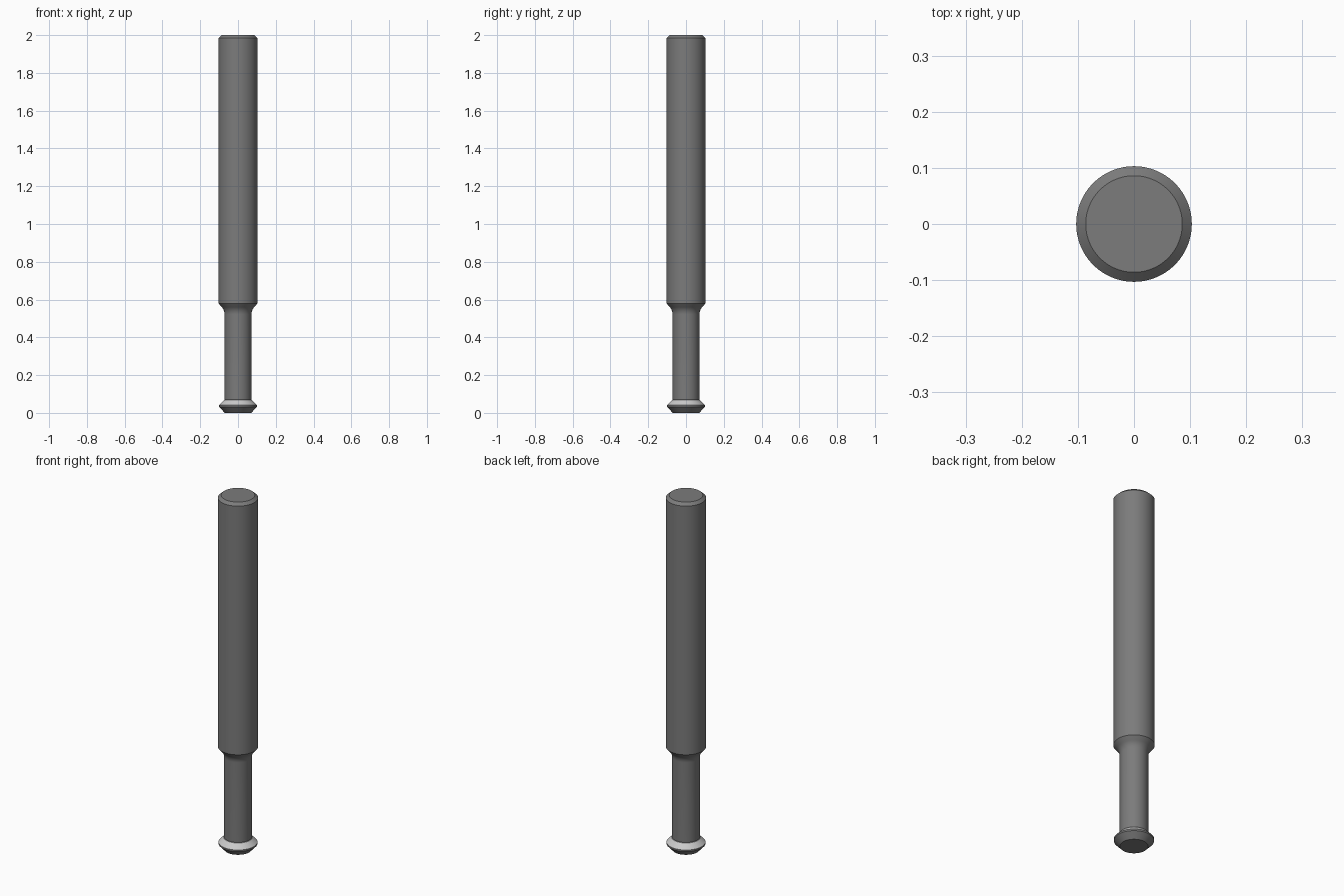
import bpy, bmesh, math

if "Cube" in bpy.data.objects:
    bpy.data.objects.remove(bpy.data.objects["Cube"])

SEGMENTS = 96


def material(name, value):
    mat = bpy.data.materials.new(name)
    mat.diffuse_color = (value, value, value, 1)
    mat.use_nodes = True
    mat.node_tree.nodes["Principled BSDF"].inputs["Base Color"].default_value = mat.diffuse_color
    return mat


def lathe(name, profile, mat):
    """Revolve (radius, z) points, listed bottom to top, around the z axis."""
    bm = bmesh.new()
    rings = []
    for r, z in profile:
        if r == 0:
            rings.append([bm.verts.new((0, 0, z))] * SEGMENTS)
        else:
            rings.append([bm.verts.new((r * math.cos(a), r * math.sin(a), z))
                          for a in (2 * math.pi * i / SEGMENTS for i in range(SEGMENTS))])
    for low, high in zip(rings, rings[1:]):
        for i in range(SEGMENTS):
            j = (i + 1) % SEGMENTS
            bm.faces.new(dict.fromkeys((low[i], low[j], high[j], high[i])))
    mesh = bpy.data.meshes.new(name)
    bm.to_mesh(mesh)
    bm.free()
    obj = bpy.data.objects.new(name, mesh)
    bpy.context.collection.objects.link(obj)
    mesh.materials.append(mat)
    bpy.context.view_layer.objects.active = obj
    obj.select_set(True)
    bpy.ops.object.shade_smooth_by_angle(angle=math.radians(25))
    obj.select_set(False)
    return obj


dark = material("dark_steel", 0.2)
light = material("ground_edge", 0.65)

SHANK_R, NECK_R, HEAD_R = 0.103, 0.071, 0.1

# Cutting head: flat tip, lower bevel and narrow rim
lathe("cutting_head", [(0, 0), (0.07, 0), (HEAD_R, 0.032), (HEAD_R, 0.041)], dark)

# Bright upper bevel of the head
lathe("cutting_edge", [(HEAD_R, 0.041), (0.075, 0.066)], light)

# Neck with a small root and a rounded run-out into the shank
fillet = 0.058
runout = [(NECK_R + fillet * (1 - math.cos(a)), 0.521 + fillet * math.sin(a))
          for a in (math.radians(45) * i / 8 for i in range(9))]
lathe("neck", [(0.075, 0.066), (NECK_R, 0.07)] + runout + [(SHANK_R, 0.58)], dark)

# Shank with chamfered top
lathe("shank", [(SHANK_R, 0.58), (SHANK_R, 1.985), (0.086, 2.0), (0, 2.0)], dark)
